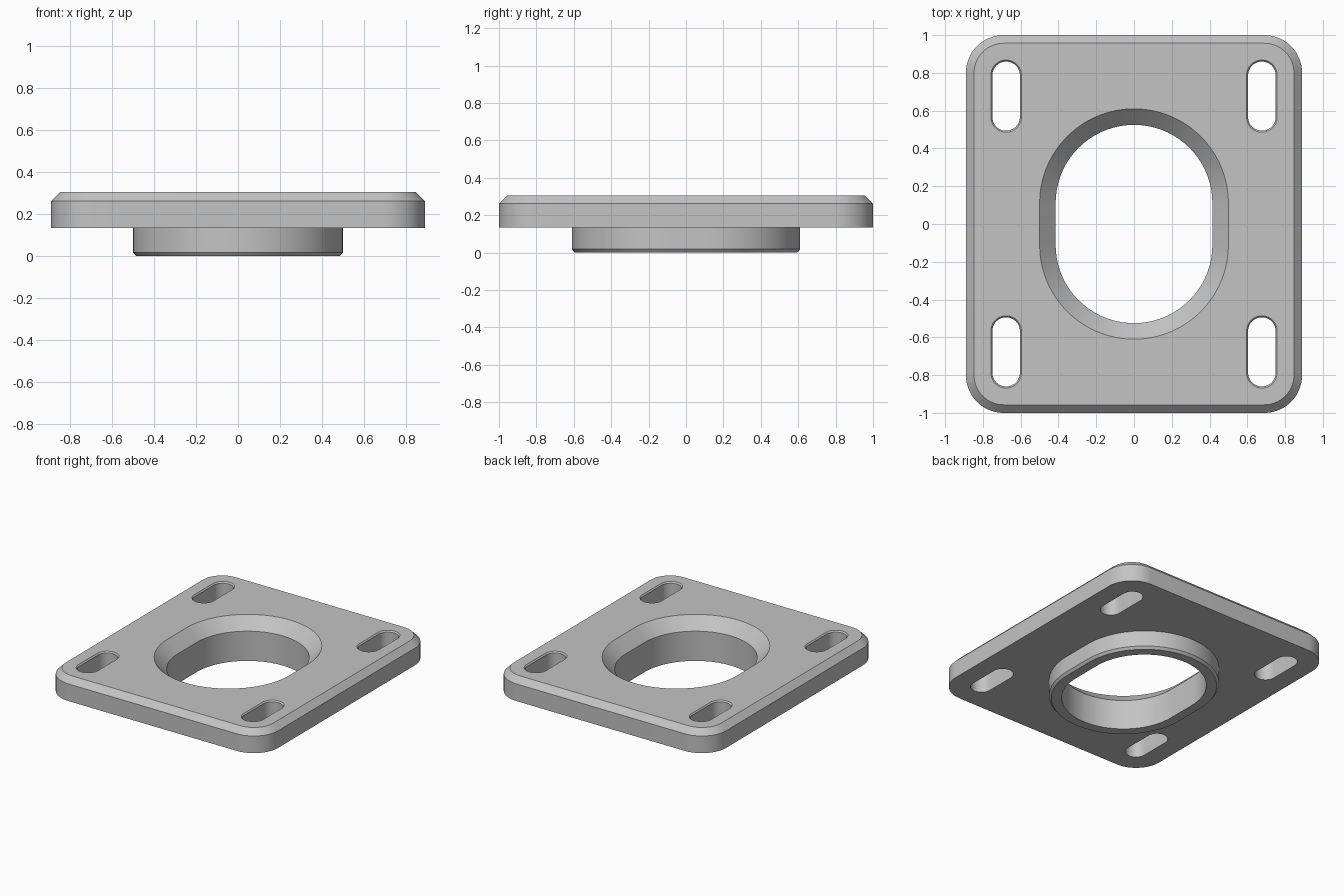
import bpy, bmesh, math

cube = bpy.data.objects.get("Cube")
if cube:
    bpy.data.objects.remove(cube, do_unlink=True)

grey = bpy.data.materials.new("light_grey")
grey.use_nodes = True
grey.diffuse_color = (0.55, 0.55, 0.55, 1)
grey.node_tree.nodes["Principled BSDF"].inputs["Base Color"].default_value = grey.diffuse_color

STEPS = 18


def outline(hx, hy, r, cx=0, cy=0):
    """Rounded rectangle, or a slot when r equals a half size."""
    points = []
    for q, (sx, sy) in enumerate([(1, 1), (-1, 1), (-1, -1), (1, -1)]):
        for i in range(STEPS + 1):
            a = (q + i / STEPS) * math.pi / 2
            p = (cx + sx * (hx - r) + r * math.cos(a),
                 cy + sy * (hy - r) + r * math.sin(a))
            if not points or math.dist(p, points[-1]) > 1e-5:
                points.append(p)
    if math.dist(points[0], points[-1]) < 1e-5:
        points.pop()
    return points


def loft(bm, hx, hy, r, profile, cx=0, cy=0):
    """Stack offset outlines; profile is a list of (offset, z) from the bottom up."""
    rings = []
    for d, z in profile:
        pts = outline(hx + d, hy + d, r + d, cx, cy)
        rings.append([bm.verts.new((x, y, z)) for x, y in pts])
    n = len(rings[0])
    for low, high in zip(rings, rings[1:]):
        for i in range(n):
            j = (i + 1) % n
            bm.faces.new((low[i], low[j], high[j], high[i]))
    bm.faces.new(rings[0][::-1])
    bm.faces.new(rings[-1])


def make(name, bm):
    mesh = bpy.data.meshes.new(name)
    bm.to_mesh(mesh)
    bm.free()
    mesh.materials.append(grey)
    obj = bpy.data.objects.new(name, mesh)
    bpy.context.collection.objects.link(obj)
    return obj


# Chamfered rounded plate
bm = bmesh.new()
loft(bm, 0.89, 1.0, 0.2, [(0, 0.135), (0, 0.262), (-0.043, 0.305)])
plate = make("flange_plate", bm)

# Oval collar under the plate
bm = bmesh.new()
loft(bm, 0.5, 0.61, 0.5, [(-0.015, 0), (0, 0.018), (0, 0.18)])
collar = make("collar", bm)

# Oval bore with a wide countersink
bm = bmesh.new()
loft(bm, 0.415, 0.525, 0.415, [(0, -0.1), (0, 0.22), (0.185, 0.405)])
bore = make("bore_cutter", bm)

# Four mounting slots with a fine edge break
bm = bmesh.new()
for sx in (-1, 1):
    for sy in (-1, 1):
        loft(bm, 0.073, 0.183, 0.073,
             [(0, 0), (0, 0.295), (0.008, 0.305), (0.008, 0.4)],
             sx * 0.677, sy * 0.677)
slots = make("slot_cutter", bm)

# Join the solids and cut the openings
for tool, operation in ((collar, 'UNION'), (bore, 'DIFFERENCE'), (slots, 'DIFFERENCE')):
    tool.hide_render = True
    mod = plate.modifiers.new(tool.name, 'BOOLEAN')
    mod.operation = operation
    mod.solver = 'EXACT'
    mod.object = tool

bpy.ops.object.select_all(action='DESELECT')
plate.select_set(True)
bpy.context.view_layer.objects.active = plate
for mod in list(plate.modifiers):
    bpy.ops.object.modifier_apply(modifier=mod.name)
for tool in (collar, bore, slots):
    bpy.data.objects.remove(tool, do_unlink=True)
bpy.ops.object.shade_smooth_by_angle(angle=math.radians(20))
